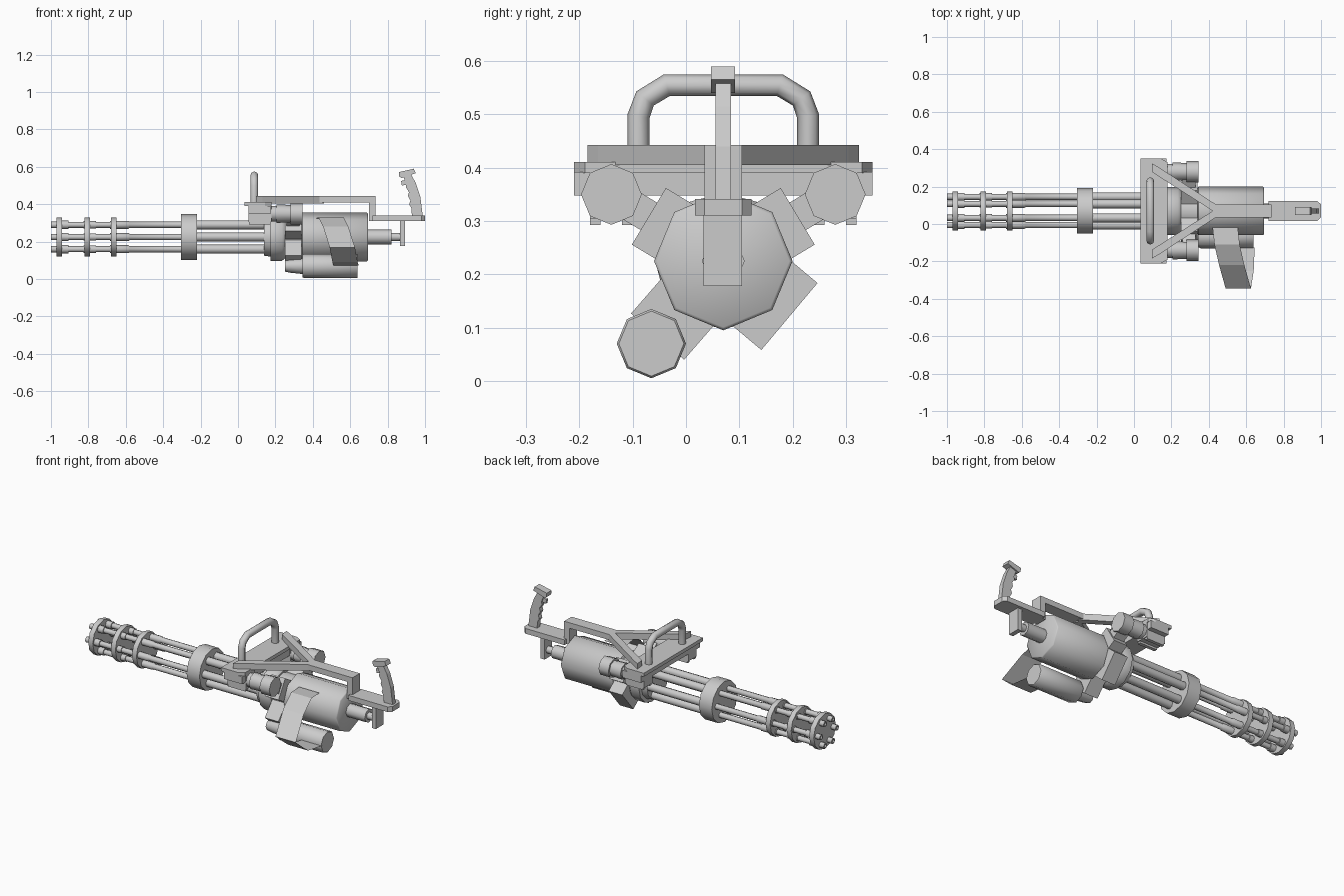
import bpy, bmesh, math
from mathutils import Vector, Matrix

if "Cube" in bpy.data.objects:
    bpy.data.objects.remove(bpy.data.objects["Cube"])

AY, AZ = 0.07, 0.225          # main axis of the gun runs along x


def finish(bm, name, smooth=False):
    bmesh.ops.recalc_face_normals(bm, faces=bm.faces)
    me = bpy.data.meshes.new(name)
    bm.to_mesh(me)
    bm.free()
    ob = bpy.data.objects.new(name, me)
    bpy.context.collection.objects.link(ob)
    if smooth:
        bpy.ops.object.select_all(action='DESELECT')
        ob.select_set(True)
        bpy.context.view_layer.objects.active = ob
        bpy.ops.object.shade_smooth_by_angle(angle=math.radians(50))
    return ob


def lathe(name, profile, y=AY, z=AZ, n=8, phase=0.0):
    """Turned part along x from (x, radius) points, capped at both ends."""
    bm = bmesh.new()
    rings = []
    for x, r in profile:
        rings.append([bm.verts.new((x, y + r * math.cos(phase + i * math.tau / n),
                                    z + r * math.sin(phase + i * math.tau / n)))
                      for i in range(n)])
    for a, b in zip(rings, rings[1:]):
        for i in range(n):
            j = (i + 1) % n
            bm.faces.new((a[i], a[j], b[j], b[i]))
    bm.faces.new(rings[0])
    bm.faces.new(rings[-1])
    return finish(bm, name, True)


def box(name, x, y, z, angle=0.0, pivot=(0, 0, 0)):
    """Box from (min, max) ranges, turned about x at the pivot."""
    bm = bmesh.new()
    bmesh.ops.create_cube(bm, size=1)
    for v in bm.verts:
        v.co = Vector([lo + (c + 0.5) * (hi - lo) for c, (lo, hi) in zip(v.co, (x, y, z))])
    bm.transform(Matrix.Translation(pivot) @ Matrix.Rotation(angle, 4, 'X'))
    return finish(bm, name)


def prism(name, pts, lo, hi, axis='z'):
    """Outline extruded along z (points x, y) or along y (points x, z)."""
    bm = bmesh.new()
    def at(p, h):
        return (p[0], p[1], h) if axis == 'z' else (p[0], h, p[1])
    a = [bm.verts.new(at(p, lo)) for p in pts]
    b = [bm.verts.new(at(p, hi)) for p in pts]
    bm.faces.new(a)
    bm.faces.new(b)
    for i in range(len(pts)):
        j = (i + 1) % len(pts)
        bm.faces.new((a[i], a[j], b[j], b[i]))
    return finish(bm, name)


# Six barrels with stepped sleeves and hollow muzzles
barrel = [(-0.955, 0.009), (-1, 0.009), (-1, 0.017), (-0.97, 0.017), (-0.97, 0.022),
          (-0.905, 0.022), (-0.905, 0.016), (-0.825, 0.016), (-0.825, 0.02),
          (-0.76, 0.02), (-0.76, 0.016), (-0.685, 0.016), (-0.685, 0.021),
          (-0.585, 0.021), (-0.58, 0.017), (-0.3, 0.017), (-0.3, 0.024), (0.16, 0.024)]
for i in range(6):
    a = i * math.tau / 6
    lathe("barrel_%d" % (i + 1), barrel, AY + 0.075 * math.cos(a), AZ + 0.075 * math.sin(a))

# Barrel spacer discs and the wide clamp
for i, x in enumerate((-0.97, -0.82, -0.68)):
    lathe("barrel_disc_%d" % (i + 1), [(x, 0.105), (x + 0.03, 0.105)], n=12)
lathe("barrel_clamp", [(-0.305, 0.122), (-0.22, 0.122)], n=12)

# Rotor collar, octagonal housing and rear shaft
lathe("rotor_collar", [(0.14, 0.10), (0.175, 0.105), (0.175, 0.128), (0.235, 0.128),
                       (0.25, 0.115), (0.25, 0.105), (0.35, 0.105)], n=12)
lathe("housing", [(0.34, 0.122), (0.345, 0.13), (0.69, 0.13), (0.695, 0.124)])
lathe("rear_shaft", [(0.69, 0.04), (0.82, 0.04), (0.82, 0.022), (0.87, 0.022)])

# Mount blocks around the housing front
for name, deg, out, half in (("right", 31, 0.163, 0.062), ("left", 149, 0.163, 0.062),
                             ("lower", -131, 0.188, 0.066), ("rear_lower", -40, 0.162, 0.082)):
    box("mount_block_" + name, (0.25, 0.34), (0.06, out), (-half, half),
        math.radians(deg), (0, AY, AZ))
for name, deg in (("right", 31), ("left", 149)):
    box("mount_neck_" + name, (0.26, 0.33), (0.15, 0.22), (-0.03, 0.03),
        math.radians(deg), (0, AY, AZ))

# Side pods, each with a hanging bracket and bolt feet
for name, s in (("rear", 1), ("front", -1)):
    y = AY + s * 0.21
    lathe("pod_" + name, [(0.17, 0.042), (0.205, 0.042), (0.205, 0.05), (0.28, 0.046),
                          (0.28, 0.057), (0.345, 0.057)], y, 0.35)
    box("pod_bracket_" + name, (0.055, 0.18), (y - 0.04, y + 0.04), (0.305, 0.392))
    for k in (-0.03, 0.03):
        box("bracket_foot_" + name, (0.06, 0.175), (y + k - 0.01, y + k + 0.01), (0.293, 0.307))

# Lower motor
lathe("lower_motor", [(0.25, 0.03), (0.28, 0.036), (0.345, 0.043), (0.345, 0.06),
                      (0.355, 0.065), (0.635, 0.065), (0.64, 0.061)], -0.065, 0.07)

# Front cross plate with chamfered rear corners, and its beam
prism("cross_plate", [(0.035, -0.21), (0.145, -0.21), (0.18, -0.19),
                      (0.18, 0.33), (0.145, 0.35), (0.035, 0.35)], 0.39, 0.411)
box("cross_beam", (0.055, 0.175), (-0.21, 0.35), (0.348, 0.392))

# Y-shaped top frame, rail and drop leg
for name, s in (("rear", 1), ("front", -1)):
    prism("frame_arm_" + name, [(0.095, AY + s * 0.25), (0.095, AY + s * 0.225 + s * 0.03),
                                (0.13, AY + s * 0.235), (0.46, AY + s * 0.02),
                                (0.44, AY - s * 0.012), (0.10, AY + s * 0.205)][1:], 0.405, 0.443)
box("top_rail", (0.43, 0.735), (0.035, 0.105), (0.41, 0.443))
box("rail_leg", (0.70, 0.735), (0.035, 0.105), (0.31, 0.42))

# Rear grip bar and shaft support
prism("grip_bar", [(0.72, 0.017), (0.98, 0.017), (1, 0.035), (1, 0.105),
                   (0.98, 0.123), (0.72, 0.123)], 0.31, 0.341)
box("shaft_support", (0.865, 0.892), (0.033, 0.105), (0.178, 0.33))

# Pistol grip with finger ridges, thumb head and trigger
prism("grip", [(0.93, 0.335), (0.927, 0.38), (0.915, 0.40), (0.922, 0.42), (0.908, 0.445),
               (0.914, 0.465), (0.898, 0.49), (0.90, 0.51), (0.885, 0.545), (0.925, 0.56),
               (0.95, 0.515), (0.975, 0.44), (0.988, 0.335)], 0.055, 0.084, 'y')
prism("grip_head", [(0.86, 0.572), (0.94, 0.59), (0.95, 0.566), (0.875, 0.54),
                    (0.862, 0.548)], 0.047, 0.092, 'y')
prism("trigger", [(0.876, 0.50), (0.872, 0.525), (0.90, 0.53), (0.905, 0.505)],
      0.062, 0.077, 'y')

# Carry handle tube
cu = bpy.data.curves.new("carry_handle", 'CURVE')
cu.dimensions = '3D'
cu.bevel_depth = 0.021
cu.bevel_resolution = 2
cu.use_fill_caps = True
sp = cu.splines.new('POLY')
half = [(0.159, 0.40), (0.159, 0.497), (0.147, 0.53), (0.106, 0.555)]
path = [(AY - d, z) for d, z in half] + [(AY + d, z) for d, z in reversed(half)]
sp.points.add(len(path) - 1)
for p, (y, z) in zip(sp.points, path):
    p.co = (0.087, y, z, 1)
bpy.context.collection.objects.link(bpy.data.objects.new("carry_handle", cu))

# Feed chute: a thin faceted strip bending from housing to lower motor
bm = bmesh.new()
strip = [(0.42, -0.02, 0.325), (0.43, -0.11, 0.33), (0.455, -0.22, 0.28),
         (0.49, -0.345, 0.17), (0.505, -0.25, 0.09), (0.51, -0.125, 0.072)]
rows = [(bm.verts.new((x, y, z)), bm.verts.new((x + 0.135, y, z))) for x, y, z in strip]
for a, b in zip(rows, rows[1:]):
    bm.faces.new((a[0], a[1], b[1], b[0]))
finish(bm, "feed_chute")
